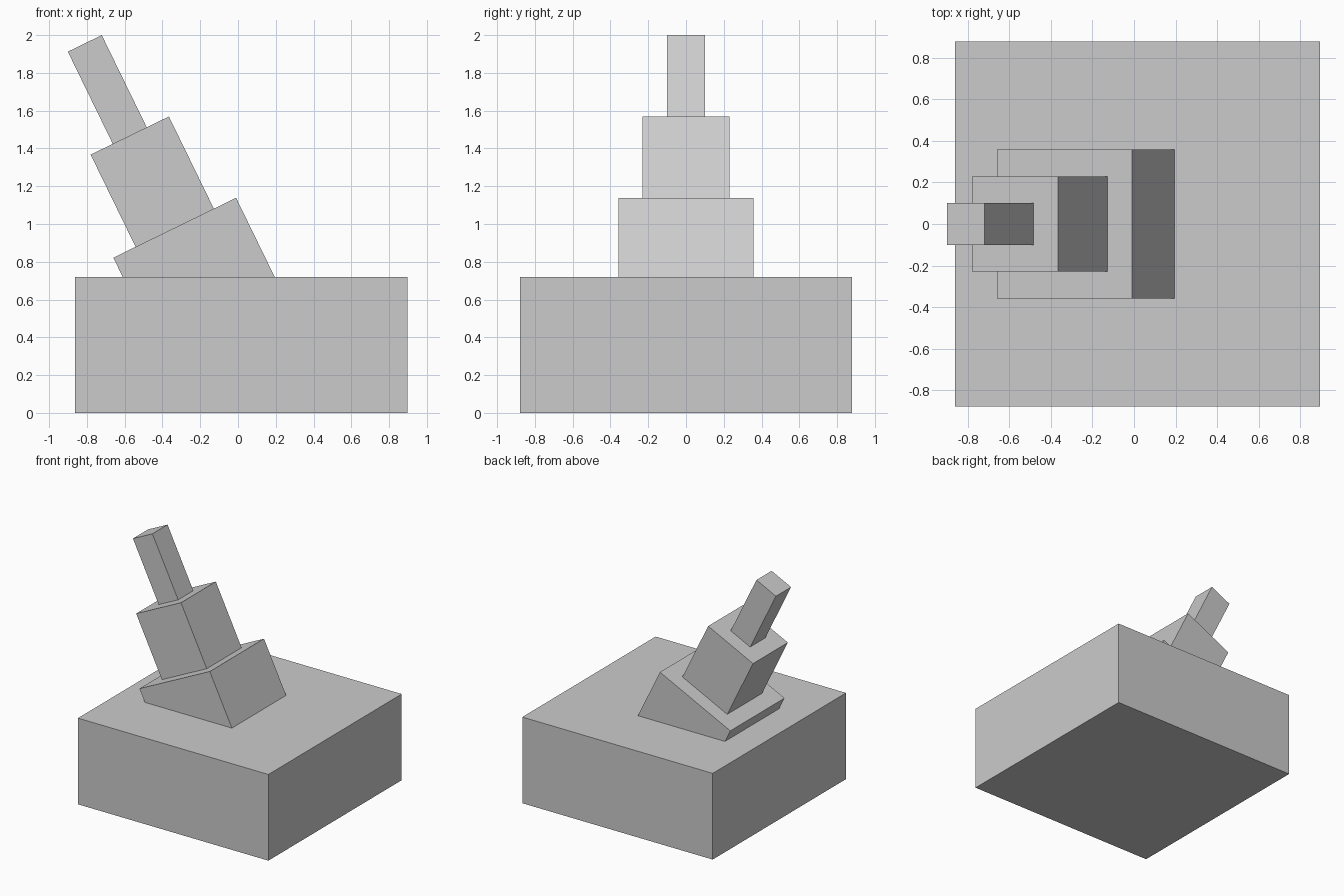
import bpy
from math import radians, sin, cos
from mathutils import Matrix, Vector

if "Cube" in bpy.data.objects:
    bpy.data.objects.remove(bpy.data.objects["Cube"])

grey = bpy.data.materials.new("plain grey")
grey.diffuse_color = (0.6, 0.6, 0.6, 1)
grey.use_nodes = True
grey.node_tree.nodes["Principled BSDF"].inputs["Base Color"].default_value = grey.diffuse_color


def box(name, size, centre, tilt=0.0):
    """Box of the given size, tilted about the y axis around its centre."""
    bpy.ops.mesh.primitive_cube_add(size=1)
    ob = bpy.context.object
    ob.name = name
    ob.data.transform(Matrix.Translation(centre)
                      @ Matrix.Rotation(tilt, 4, 'Y')
                      @ Matrix.Diagonal((*size, 1)))
    ob.data.materials.append(grey)
    return ob


# Square base block
box("base", (1.76, 1.76, 0.72), (0.017, 0, 0.36))

# Three stacked tiers leaning left, the lowest sunk into the base
TILT = radians(26)
axis = Vector((-sin(TILT), 0, cos(TILT)))
STEP = 0.543
root = Vector((-0.097, 0, 0.492))
tiers = (("lower_tier", 0.723, 0.716), ("middle_tier", 0.461, 0.46), ("upper_tier", 0.2, 0.2))
for i, (name, width, depth) in enumerate(tiers):
    box(name, (width, depth, STEP), root + axis * STEP * (i + 0.5), -TILT)
